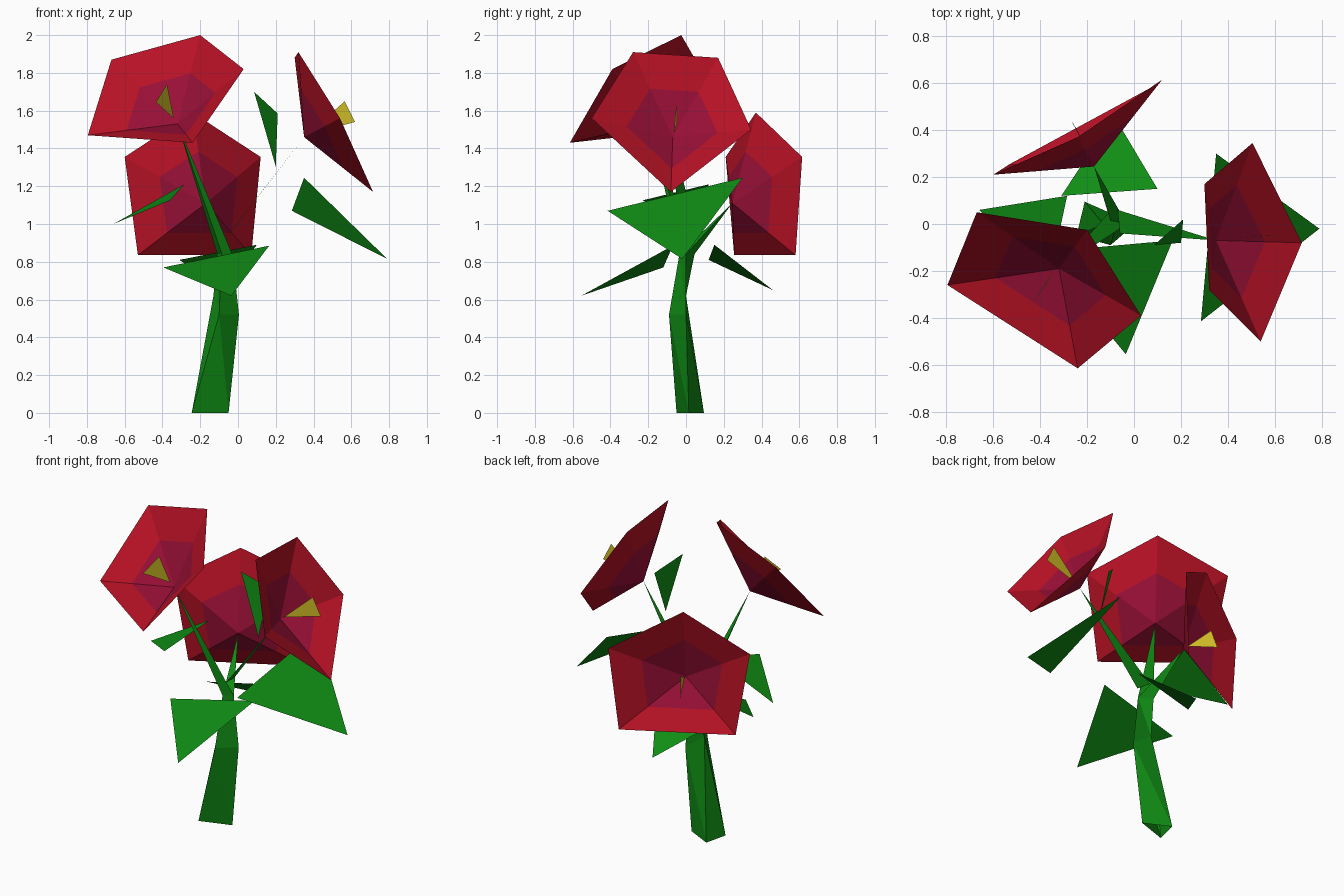
import bpy
import bmesh
from mathutils import Vector

cube = bpy.data.objects.get("Cube")
if cube:
    bpy.data.objects.remove(cube, do_unlink=True)


def make_material(name, red, green, blue):
    material = bpy.data.materials.new(name)
    material.use_nodes = True
    colour = (red, green, blue, 1)
    material.diffuse_color = colour
    material.node_tree.nodes["Principled BSDF"].inputs["Base Color"].default_value = colour
    return material


petal_red = make_material("petal red", .485, .006, .019)
throat_purple = make_material("throat purple", .32, .005, .038)
stamen_yellow = make_material("stamen yellow", .62, .5, .019)
leaf_green = make_material("leaf green", .005, .262, .007)


def finish(name, bm, *materials):
    """Turn a bmesh into a flat shaded object."""
    mesh = bpy.data.meshes.new(name)
    bm.to_mesh(mesh)
    bm.free()
    for material in materials:
        mesh.materials.append(material)
    obj = bpy.data.objects.new(name, mesh)
    bpy.context.collection.objects.link(obj)
    return obj


def plate(name, material, *corners):
    """Single flat sheet."""
    bm = bmesh.new()
    bm.faces.new([bm.verts.new(c) for c in corners])
    return finish(name, bm, material)


def flower(name, heart, rim, throat=.57):
    """Open five-sided cone: purple throat round the heart, red outer band."""
    bm = bmesh.new()
    heart = Vector(heart)
    centre = bm.verts.new(heart)
    inner = [bm.verts.new(heart.lerp(Vector(p), throat)) for p in rim]
    outer = [bm.verts.new(p) for p in rim]
    for i in range(len(rim)):
        j = (i + 1) % len(rim)
        bm.faces.new((centre, inner[i], inner[j])).material_index = 1
        bm.faces.new((inner[i], outer[i], outer[j], inner[j])).material_index = 0
    return finish(name, bm, petal_red, throat_purple)


def loft(name, *rings):
    """Open tube through triangular rings; a one-point ring makes a tip."""
    bm = bmesh.new()
    loops = [[bm.verts.new(p) for p in ring] for ring in rings]
    for low, high in zip(loops, loops[1:]):
        for i in range(len(low)):
            j = (i + 1) % len(low)
            if len(high) == 1:
                bm.faces.new((low[i], low[j], high[0]))
            else:
                bm.faces.new((low[i], low[j], high[j]))
                bm.faces.new((low[i], high[j], high[i]))
    bmesh.ops.recalc_face_normals(bm, faces=bm.faces)
    return finish(name, bm, leaf_green)


# Flower heads
left_heart = (.35, -.07, 1.46)
front_heart = (-.32, -.19, 1.53)
back_heart = (-.17, .245, 1.11)
flower("left_flower", left_heart,
       [(.32, -.28, 1.91), (.3, .17, 1.88), (.505, .345, 1.5),
        (.715, -.08, 1.17), (.54, -.5, 1.56)])
flower("front_flower", front_heart,
       [(-.795, -.26, 1.47), (-.67, .05, 1.87), (-.2, -.025, 2),
        (.03, -.39, 1.82), (-.24, -.615, 1.43)])
flower("back_flower", back_heart,
       [(-.6, .21, 1.355), (-.24, .37, 1.59), (.12, .615, 1.355),
        (.07, .58, .835), (-.53, .255, .835)])

# Stamens
plate("left_stamen", stamen_yellow,
      (.37, -.065, 1.475), (.565, -.05, 1.65), (.62, -.047, 1.54))
plate("front_stamen", stamen_yellow,
      (-.34, -.2, 1.56), (-.376, -.26, 1.74), (-.435, -.34, 1.645))
plate("back_stamen", stamen_yellow,
      (-.18, .27, 1.12), (-.265, .437, 1.07), (-.245, .405, 1.19))

# Main stem: twisted triangular tube with a kink
stem_top = [(-.03, 0, .84), (-.085, -.035, .84), (-.11, .045, .84)]
loft("main_stem",
     [(-.05, .015, 0), (-.245, -.05, 0), (-.21, .095, 0)],
     [(.005, 0, .52), (-.1, -.09, .52), (-.13, 0, .62)],
     stem_top)

# Branches tapering to the flowers
loft("front_branch", stem_top, [front_heart])
loft("back_branch", stem_top, [back_heart])
plate("left_branch", leaf_green,
      (-.07, .06, .92), (-.06, -.04, .93), left_heart)

# Leaves
plate("left_leaf", leaf_green,
      (.35, .3, 1.245), (.285, -.415, 1.07), (.79, -.02, .815))
plate("front_leaf", leaf_green,
      (-.395, -.12, .77), (.165, -.07, .885), (-.035, -.555, .62))
plate("back_leaf", leaf_green,
      (.1, .15, .89), (-.31, .12, .81), (-.085, .46, .65))
plate("right_leaf", leaf_green,
      (-.66, .06, 1), (-.285, .12, 1.21), (-.36, -.23, 1.125))
plate("upper_leaf", leaf_green,
      (.085, -.09, 1.7), (.21, .02, 1.585), (.2, -.08, 1.305))
